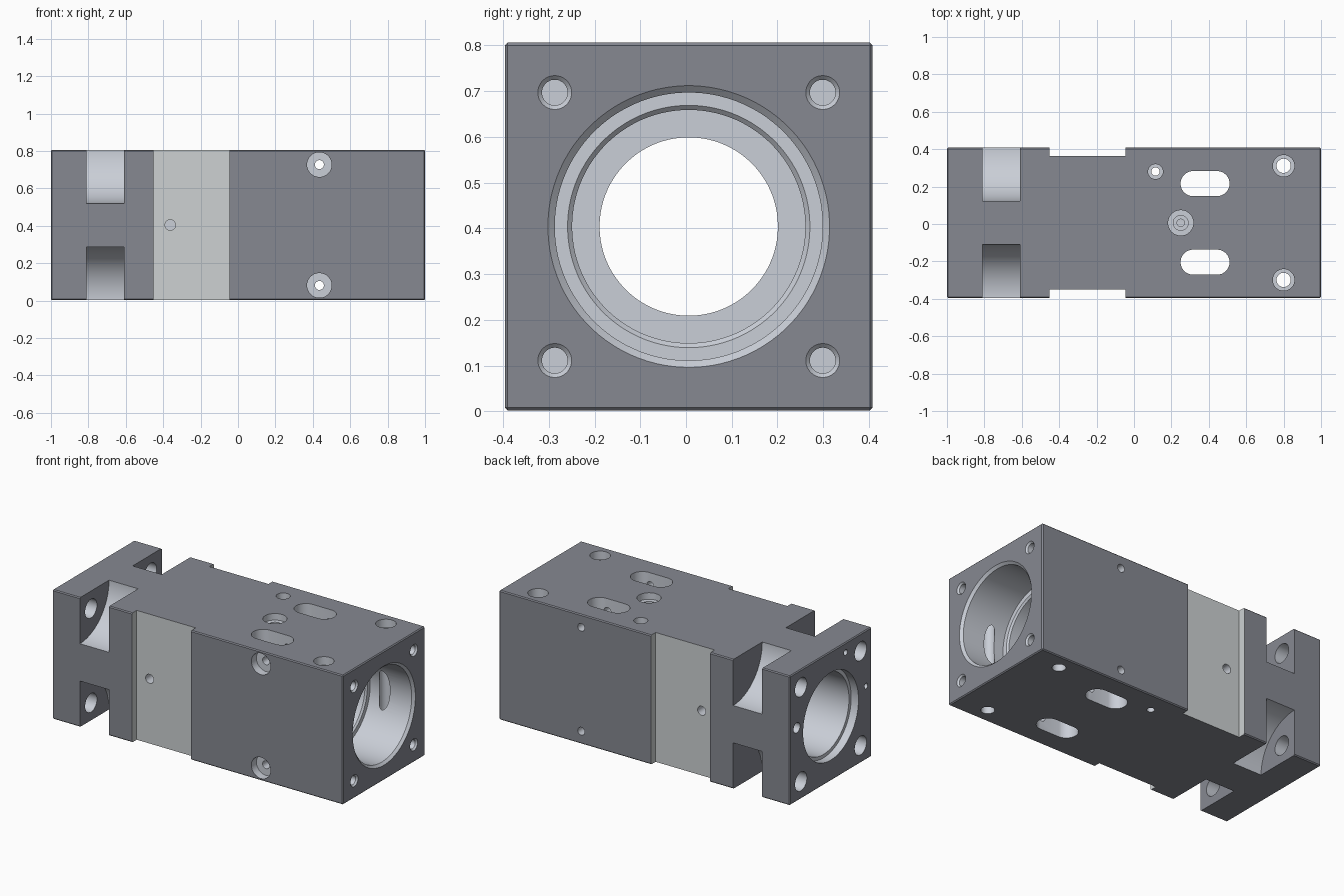
import bpy, bmesh, math
from mathutils import Vector, Matrix

if "Cube" in bpy.data.objects:
    bpy.data.objects.remove(bpy.data.objects["Cube"])

YC, ZC = 0.006, 0.404          # axis of the main bore
HALF = 0.402                   # half width of the square section
X, Y, Z = Vector((1, 0, 0)), Vector((0, 1, 0)), Vector((0, 0, 1))


def material(name, color):
    mat = bpy.data.materials.new(name)
    mat.diffuse_color = (*color, 1)
    mat.use_nodes = True
    mat.node_tree.nodes["Principled BSDF"].inputs["Base Color"].default_value = mat.diffuse_color
    return mat


DARK = material("dark_coating", (0.237, 0.247, 0.284))
METAL = material("machined_metal", (0.59, 0.62, 0.68))
GREY = material("milled_grey", (0.61, 0.64, 0.65))


def new_object(name, bm, mats):
    bmesh.ops.recalc_face_normals(bm, faces=bm.faces[:])
    mesh = bpy.data.meshes.new(name)
    bm.to_mesh(mesh)
    bm.free()
    for mat in mats:
        mesh.materials.append(mat)
    ob = bpy.data.objects.new(name, mesh)
    bpy.context.collection.objects.link(ob)
    return ob


def box(name, center, size, mat):
    bm = bmesh.new()
    matrix = Matrix.Translation(center) @ Matrix.Diagonal((*size, 1))
    bmesh.ops.create_cube(bm, size=1, matrix=matrix)
    return new_object(name, bm, [mat])


def loft(name, loops, cap=METAL):
    """Metal solid skinned over matching closed loops, with its own cap material."""
    bm = bmesh.new()
    rings = [[bm.verts.new(p) for p in loop] for loop in loops]
    n = len(rings[0])
    for a, b in zip(rings, rings[1:]):
        for i in range(n):
            j = (i + 1) % n
            bm.faces.new((a[i], a[j], b[j], b[i]))
    for ring in (rings[0], rings[-1]):
        bm.faces.new(ring).material_index = 1
    return new_object(name, bm, [METAL, cap])


def stepped_hole(name, origin, direction, profile, segs=40, cap=METAL):
    """Round cutter along direction; profile = (distance, radius) pairs."""
    rot = Z.rotation_difference(direction).to_matrix()
    loops = []
    for d, r in profile:
        ring = [Vector((r * math.cos(t), r * math.sin(t), d))
                for t in (2 * math.pi * (i + 0.5) / segs for i in range(segs))]
        loops.append([rot @ p + Vector(origin) for p in ring])
    return loft(name, loops, cap)


def cut(cutter):
    cutter.hide_render = True
    mod = body.modifiers.new("cut", 'BOOLEAN')
    mod.operation, mod.solver, mod.object = 'DIFFERENCE', 'EXACT', cutter
    mod.material_mode = 'TRANSFER'
    bpy.context.view_layer.objects.active = body
    bpy.ops.object.modifier_apply(modifier=mod.name)
    bpy.data.objects.remove(cutter, do_unlink=True)


# Square body with a fine edge chamfer
body = box("bearing_housing", (0, YC, ZC), (2, 2 * HALF, 2 * HALF), DARK)
bm = bmesh.new()
bm.from_mesh(body.data)
bmesh.ops.bevel(bm, geom=bm.edges[:], offset=0.006, segments=1, affect='EDGES')
for f in bm.faces:
    f.material_index = 0
bm.to_mesh(body.data)
bm.free()

# Shallow recess on both sides
for s in (-1, 1):
    cut(box("side_recess", (-0.248, YC + s * (HALF + 0.055), ZC), (0.406, 0.2, 1), GREY))

# Main stepped bore, open at both ends
cut(stepped_hole("main_bore", (0, YC, ZC), X, [
    (-1.05, 0.272), (-0.95, 0.272), (-0.95, 0.25), (-0.2, 0.25), (-0.2, 0.195),
    (0.0, 0.195), (0.0, 0.255), (0.69, 0.255), (0.70, 0.265), (0.70, 0.293),
    (0.985, 0.293), (1.0, 0.308), (1.05, 0.308)], 96))

# Corner features: rounded notches, mounting bolt holes, end-face tapped holes
for sy in (-1, 1):
    for sz in (-1, 1):
        cut(stepped_hole("corner_notch", (-0.81, YC + sy * HALF, ZC + sz * HALF), X,
                         [(0, 0.286), (0.2, 0.286)], 96, DARK))
        y, z = YC + sy * 0.293, ZC + sz * 0.293
        cut(stepped_hole("mounting_hole", (-1.05, y, z), X, [(0, 0.058), (0.3, 0.058)]))
        cut(stepped_hole("tapped_hole", (1, y, z), -X,
                         [(-0.02, 0.037), (0, 0.037), (0.01, 0.028), (0.15, 0.028)]))

# Vertical slots and counterbored screw holes beside the bore
for s in (-1, 1):
    outline = []
    for i in range(40):
        t = 2 * math.pi * (i + 0.5) / 40
        shift = 0.064 if math.cos(t) > 0 else -0.064
        outline.append((0.38 + shift + 0.067 * math.cos(t), YC + s * 0.21 + 0.067 * math.sin(t)))
    cut(loft("access_slot", [[(x, y, z) for x, y in outline] for z in (-0.1, 0.9)]))
    cut(stepped_hole("vertical_screw_hole", (0.8, YC + s * 0.305, 0.805), -Z,
                     [(-0.05, 0.058), (0.05, 0.058), (0.05, 0.038), (0.9, 0.038)]))
    cut(stepped_hole("front_screw_hole", (0.435, YC - HALF, ZC + s * 0.323), Y,
                     [(-0.05, 0.066), (0.05, 0.066), (0.05, 0.024), (0.9, 0.024)]))
    # Blind lubrication port in each side recess
    cut(stepped_hole("side_port", (-0.362, YC + s * 0.42, ZC), -s * Y,
                     [(0, 0.028), (0.13, 0.028)]))

# Single holes on the top
cut(stepped_hole("top_port", (0.25, YC, 0.805), -Z,
                 [(-0.05, 0.068), (0.04, 0.068), (0.04, 0.04), (0.07, 0.04),
                  (0.07, 0.02), (0.25, 0.02)]))
cut(stepped_hole("top_pin_hole", (0.115, 0.28, 0.805), -Z,
                 [(-0.05, 0.04), (0.04, 0.04), (0.04, 0.022), (0.9, 0.022)]))

# Small holes around the left end bore
for y, z, r in ((0.34, 0.46, 0.032), (-0.14, 0.745, 0.017), (-0.34, 0.46, 0.017)):
    cut(stepped_hole("end_face_hole", (-1.05, y, z), X, [(0, r), (0.15, r)]))

bpy.ops.object.select_all(action='DESELECT')
body.select_set(True)
bpy.context.view_layer.objects.active = body
bpy.ops.object.shade_smooth_by_angle(angle=math.radians(25))
